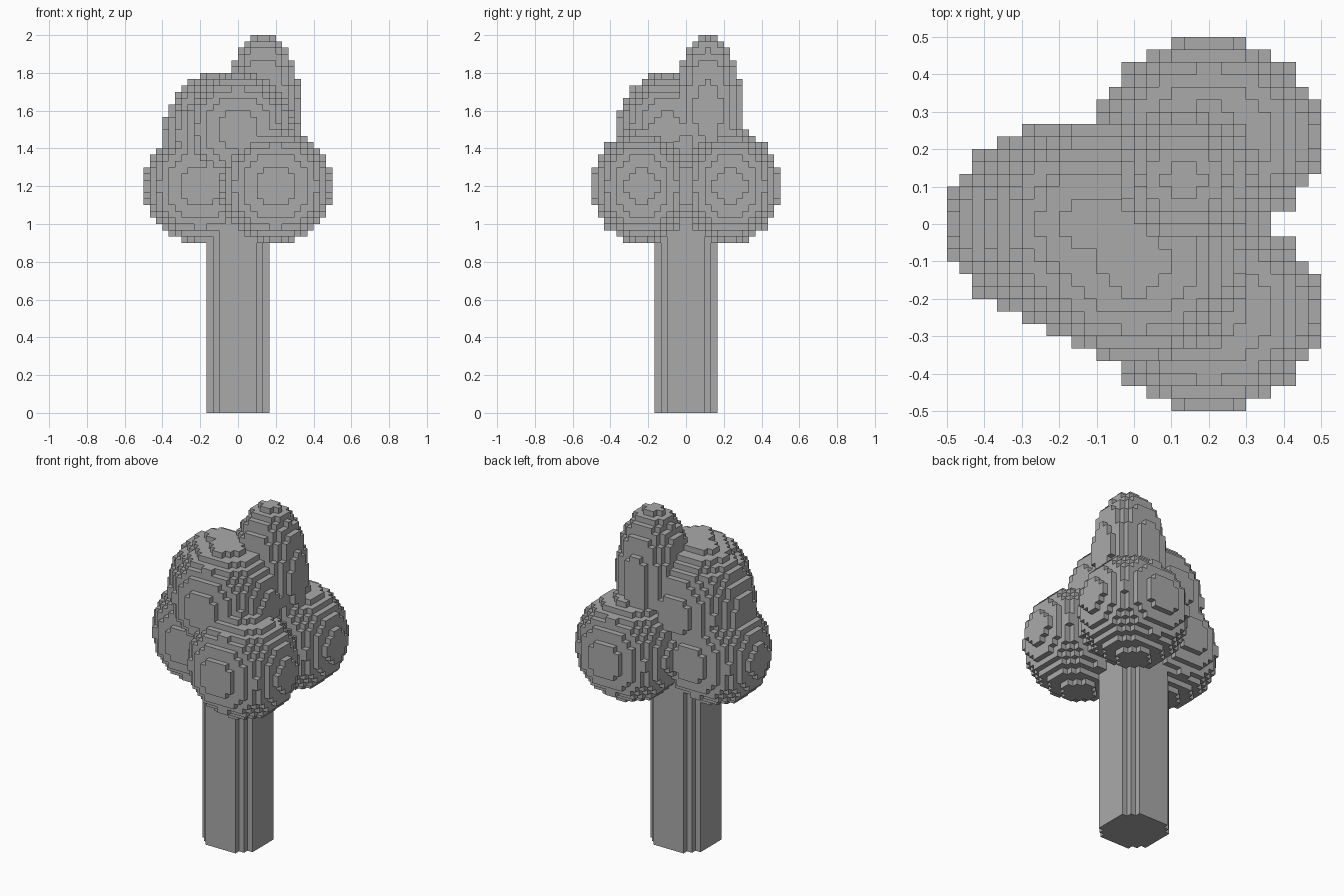
import bpy, bmesh
from math import floor, ceil
from mathutils import Vector

UNIT = 1 / 30  # edge length of one block

default = bpy.data.objects.get("Cube")
if default:
    bpy.data.objects.remove(default, do_unlink=True)

grey = bpy.data.materials.new("plain_grey")
grey.use_nodes = True
grey.diffuse_color = (0.4, 0.4, 0.4, 1)
grey.node_tree.nodes["Principled BSDF"].inputs["Base Color"].default_value = (0.4, 0.4, 0.4, 1)


def ellipsoid_cells(centre, radii):
    """Blocks whose middles lie inside an ellipsoid, in block units."""
    spans = [range(floor(c - r) - 1, ceil(c + r) + 1) for c, r in zip(centre, radii)]
    return {(x, y, z) for x in spans[0] for y in spans[1] for z in spans[2]
            if sum(((p + 0.5 - c) / r) ** 2
                   for p, c, r in zip((x, y, z), centre, radii)) <= 1}


def column_cells(radius, height):
    """Blocks of an upright round post."""
    span = range(-ceil(radius), ceil(radius))
    return {(x, y, z) for x in span for y in span for z in range(height)
            if (x + 0.5) ** 2 + (y + 0.5) ** 2 <= radius ** 2}


def block_object(name, cells, solid):
    """Mesh the exposed sides of the cells; sides against solid are left out."""
    bm = bmesh.new()
    verts = {}

    def vert(corner):
        key = tuple(corner)
        if key not in verts:
            verts[key] = bm.verts.new(Vector(key) * UNIT)
        return verts[key]

    for cell in sorted(cells):
        for axis in range(3):
            u, v = (axis + 1) % 3, (axis + 2) % 3
            for side in (0, 1):
                beside = list(cell)
                beside[axis] += 2 * side - 1
                if tuple(beside) in solid:
                    continue
                loop = []
                for du, dv in ((0, 0), (1, 0), (1, 1), (0, 1)):
                    corner = list(cell)
                    corner[axis] += side
                    corner[u] += du
                    corner[v] += dv
                    loop.append(vert(corner))
                bm.faces.new(loop if side else loop[::-1])
    mesh = bpy.data.meshes.new(name)
    bm.to_mesh(mesh)
    bm.free()
    mesh.materials.append(grey)
    obj = bpy.data.objects.new(name, mesh)
    bpy.context.collection.objects.link(obj)


# Trunk, low ring of leaf clumps, then the upper clumps
parts = {"trunk": column_cells(5.3, 36)}
lobe = (9, 8, 9)
for name, centre, radii in (
    ("back_leaf_clump", (6, 7, 36), lobe),
    ("front_leaf_clump", (6, -7, 36), lobe),
    ("right_leaf_clump", (-6, 0, 36), lobe),
    ("upper_right_leaf_clump", (-3, 0, 44), (9, 8, 10)),
    ("upper_front_leaf_clump", (0, -3, 45), lobe),
    ("tall_top_clump", (4, 3.5, 48), (6, 5.5, 12)),
):
    parts[name] = ellipsoid_cells(centre, radii)

# Each block belongs to one part only, so no hidden walls remain
solid = set().union(*parts.values())
claimed = set()
for name, cells in parts.items():
    block_object(name, cells - claimed, solid)
    claimed |= cells
